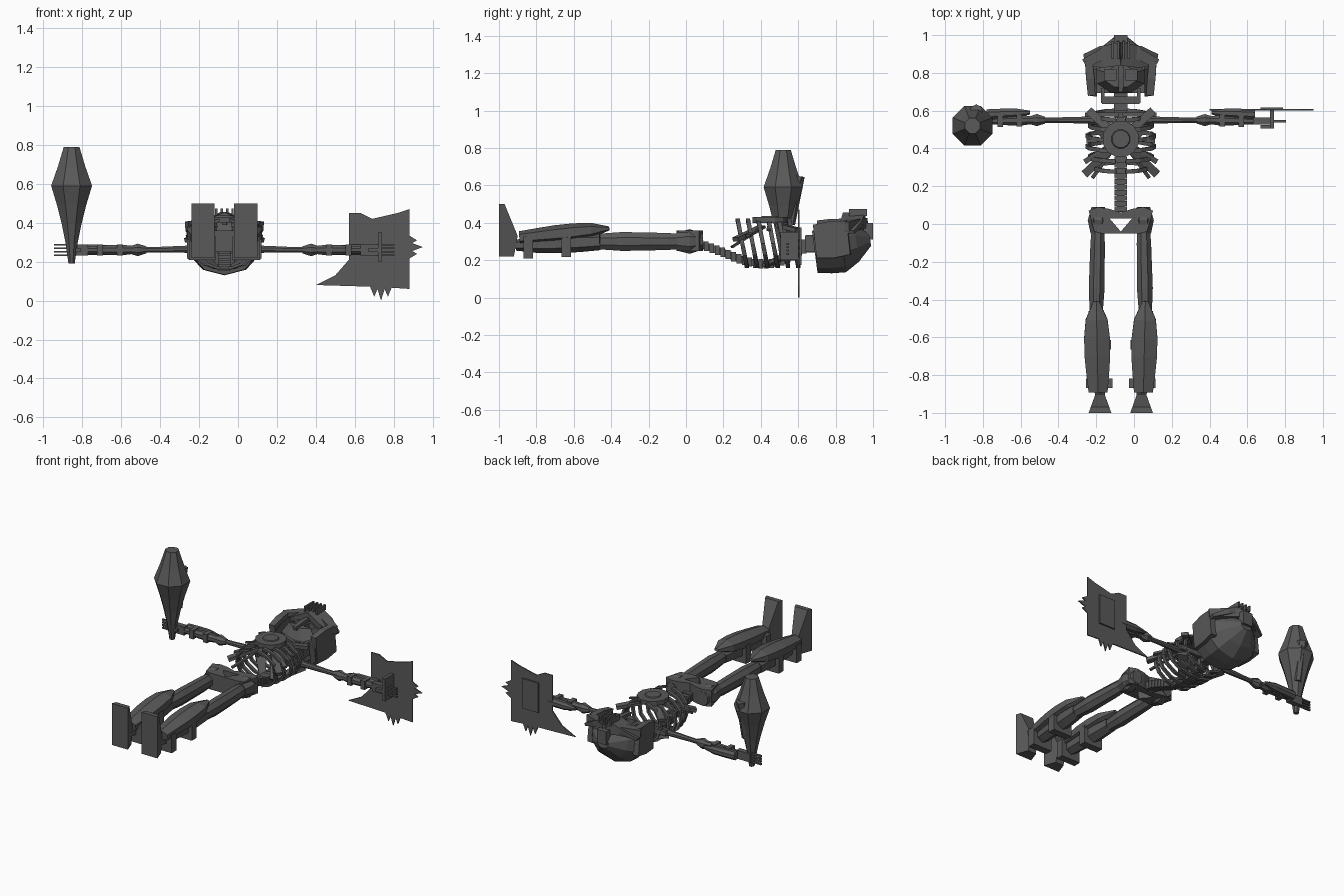
import bpy, bmesh, math
from mathutils import Vector

cube = bpy.data.objects.get("Cube")
if cube:
    bpy.data.objects.remove(cube, do_unlink=True)

BODY_CENTRE = -.07
GREY = (.1, .1, .1, 1)
material = bpy.data.materials.new("dark grey")
material.use_nodes = True
material.diffuse_color = GREY
material.node_tree.nodes["Principled BSDF"].inputs["Base Color"].default_value = GREY


def skin(name, rings, mirror):
    """Joins rings of points into a closed solid, placed on the body's centre line."""
    bm = bmesh.new()
    loops = [[bm.verts.new(point) for point in ring] for ring in rings]
    count = len(loops[0])
    for lower, upper in zip(loops, loops[1:]):
        for i in range(count):
            j = (i + 1) % count
            bm.faces.new((lower[i], lower[j], upper[j], upper[i]))
    bm.faces.new(loops[0])
    bm.faces.new(loops[-1])
    bmesh.ops.recalc_face_normals(bm, faces=bm.faces)
    mesh = bpy.data.meshes.new(name)
    bm.to_mesh(mesh)
    bm.free()
    mesh.materials.append(material)
    part = bpy.data.objects.new(name, mesh)
    part.location.x = BODY_CENTRE
    bpy.context.collection.objects.link(part)
    if mirror:
        part.modifiers.new("mirror", 'MIRROR').use_mirror_merge = False
    return part


def bone(name, start, end, radii, sides=8, flat=1, mirror=True):
    """Faceted bar with evenly spaced radii; flat scales its depth."""
    start, end = Vector(start), Vector(end)
    along = (end - start).normalized()
    up = Vector((0, 1, 0)) if abs(along.z) > .9 else Vector((0, 0, 1))
    across = along.cross(up).normalized()
    depth = across.cross(along) * flat
    fit = 1 / math.cos(math.pi / sides)
    angles = [(i + .5) * math.tau / sides for i in range(sides)]
    rings = []
    for i, radius in enumerate(radii):
        middle = start.lerp(end, i / (len(radii) - 1))
        rings.append([middle + (across * math.cos(a) + depth * math.sin(a)) * radius * fit for a in angles])
    return skin(name, rings, mirror)


def box(name, centre, size, mirror=True):
    half = Vector((size[0] / 2, 0, 0))
    centre = Vector(centre)
    return bone(name, centre - half, centre + half, [size[1] / 2] * 2, 4, size[2] / size[1], mirror)


def prism(name, axis, outline, low, high, mirror=False):
    """Extrudes an outline along an axis index."""
    return skin(name, [[(*p[:axis], t, *p[axis:]) for p in outline] for t in (low, high)], mirror)


def cut(part, cutter):
    modifier = part.modifiers.new("cut", 'BOOLEAN')
    modifier.object, modifier.solver = cutter, 'EXACT'
    cutter.hide_render = True
    cutter.hide_set(True)


# Legs
hip, knee, ankle = Vector((.12, .02, .3)), Vector((.13, -.46, .3)), Vector((.11, -.91, .28))
bone("thigh", hip, knee, (.03, .038, .04, .042, .035), flat=1.2)
bone("lower_leg", knee, ankle, (.04, .045, .045, .04, .025), 6)
bone("shin_guard", knee + Vector((0, .05, .07)), ankle + Vector((.01, .02, .04)),
     (.015, .058, .068, .068, .06, .05), 6, .6)
for name, place in (("calf_strap", .4), ("ankle_strap", .85)):
    box(name, knee.lerp(ankle, place) - Vector((0, 0, .015)), (.14, .05, .12))
foot = prism("foot", 0, [(-1, .5), (-.97, .5), (-.9, .33), (-.92, .22), (-1, .22)], .05, .17, True)
for vertex in foot.data.vertices:
    narrowing = .4 + 6 * (-.9 - vertex.co.y)
    vertex.co.x = ankle.x + (vertex.co.x - ankle.x) * min(narrowing, 1)

# Pelvis with a triangular opening
half_hip = [(.06, .08), (.12, .09), (.17, .07), (.14, -.04), (.1, -.05)]
pelvis = prism("pelvis", 2, [(0, .06)] + half_hip + [(-x, y) for x, y in reversed(half_hip)], .25, .36)
cut(pelvis, prism("pelvis_cutter", 2, [(-.06, .03), (.06, .03), (0, -.04)], 0, 1))
bone("hip_joint", hip - Vector((0, .07, 0)), hip + Vector((0, .07, 0)), (.04, .055, .035), flat=1.2)

# Spine bowed towards the back
BONES = 20
for i in range(BONES):
    t = i / BONES
    place = (0, .08 + .58 * t, .28 - .1 * math.sin(math.pi * t ** 1.3))
    box("vertebra", place, (.065, .025, .05), False)
    box("spinal_disc", place, (.04, .035, .03), False)

# Rib cage: each rib is a flat bar swept round a half ellipse
RIBS, STEPS = 6, 7
for i in range(RIBS):
    spread = .14 + .035 * math.sin(math.pi * i / (RIBS - 1))
    rings = []
    for step in range(STEPS):
        angle = math.pi * (step / (STEPS - 1) - .5) * .9
        lean = .29 + .055 * i - .025 * math.sin(angle)
        rings.append([((spread + dr) * math.cos(angle), lean + dy, .29 + (.12 + dr) * math.sin(angle))
                      for dr, dy in ((0, 0), (.014, 0), (.014, .022), (0, .022))])
    skin("rib", rings, True)

# Breastplate and the bars fanning out from it
chest = Vector((0, .45, .4))
rise = Vector((0, 0, .03))
bone("breastplate", chest, chest + rise, (.095, .095), 12, mirror=False)
bone("breastplate_boss", chest + rise / 2, chest + rise * 1.2, (.06, .045), 12, mirror=False)
for name, end, width in (("upper_chest_bar", (.17, .6, .36), .022), ("side_chest_bar", (.18, .44, .36), .01),
                         ("middle_chest_bar", (.19, .33, .33), .014), ("lower_chest_bar", (.19, .265, .31), .022),
                         ("floating_rib", (.15, .245, .27), .01)):
    bone(name, chest.lerp(end, .3), end, (width, width), 4, .5)
bone("shoulder_blade", (.04, .42, .17), (.16, .57, .24), (.02, .035), 4, .4)
box("collar_bone", (.1, .58, .27), (.18, .02, .03))

# Arms
shoulder, elbow, wrist = Vector((.12, .55, .265)), Vector((.45, .55, .26)), Vector((.74, .545, .26))
bone("upper_arm", shoulder, elbow, (.028, .019, .017, .016, .014, .014, .02))
bone("elbow", shoulder.lerp(elbow, .85), elbow + Vector((.04, 0, 0)), (.018, .032, .018))
bone("forearm", elbow, wrist, (.018, .027, .025, .02, .016))
guard = Vector((.03, .04, 0))
bone("forearm_guard", elbow + guard, wrist - Vector((.03, -.035, 0)), (.01, .025, .027, .027))
for place in (.3, .65):
    box("forearm_strap", elbow.lerp(wrist, place), (.03, .065, .058))
box("palm", wrist + Vector((.01, 0, 0)), (.1, .035, .057))
for i in range(4):
    box("finger", wrist + Vector((.09, 0, .018 * (i - 1.5))), (.09, .013, .01))
box("thumb", wrist + Vector((.025, -.03, 0)), (.05, .02, .02))

# Skull with cut eye sockets
box("neck", (0, .65, .275), (.07, .1, .07), False)
skull = bone("skull_face", (0, .78, .2), (0, .78, .4), (.12, .125, .125, .08), 8, .7, False)
for side in (-1, 1):
    cut(skull, box("eye_cutter", (side * .055, .79, .4), (.06, .055, .12), False))
bone("nose_ridge", (0, .7, .4), (0, .85, .41), (.012, .016, .012), 4, mirror=False)
box("jaw", (0, .655, .29), (.2, .04, .08), False)
box("jaw_hinge", (.095, .68, .29), (.02, .08, .09))

# Helmet, open over the face
helmet = bone("helmet", (0, .685, .27), (0, .985, .31), (.165, .18, .185, .13, .04), 10, .8, False)
cut(helmet, box("face_cutter", (0, .73, .4), (.25, .26, .4), False))
bone("cheek_guard", (.155, .69, .3), (.17, .87, .32), (.02, .022, .02), 4, 4.5)
bone("brow_guard", (0, .95, .4), (.19, .85, .38), (.025, .03, .025), 4)
bone("brow_plate", (0, .9, .44), (.19, .87, .35), (.06, .058, .03), 4, .3)
for i in range(4):
    box("crest_bar", (.028 * (i - 1.5), .92, .455), (.012, .095, .035), False)
box("crest", (0, .975, .355), (.07, .05, .09), False)

# Faceted club held upright in the right hand
grip = Vector((-.785, .52, .19))
bone("club", grip, grip + Vector((0, 0, .6)), (.016, .03, .05, .075, .105, .07, .04), mirror=False)
bone("club_ridge", grip + Vector((.02, .04, .2)), grip + Vector((.02, .08, .46)), (.02, .025, .03), 6, mirror=False)

# Ragged shield on the left arm, with spikes along two edges
plate = [(.64, .45), (.7, .45), (.76, .42), (.89, .45), (.95, .47), (.95, .06), (.8, .07),
         (.47, .08), (.57, .13), (.64, .21)]
FRONT, BACK = .6, .608
prism("shield", 1, plate, FRONT, BACK)
for i in range(3):
    reach = .07 if i == 1 else .04
    height = .24 + .035 * i
    prism("side_spike", 1, [(.94, height - .03), (.95 + reach, height), (.94, height + .03)], FRONT, BACK)
    foot_x = .77 + .035 * i
    prism("bottom_spike", 1, [(foot_x - .025, .08), (foot_x, .02 * abs(i - 1)), (foot_x + .025, .08)], FRONT, BACK)
box("shield_boss", (.8, .612, .275), (.12, .012, .2), False)
box("shield_grip", (.8, .56, .275), (.022, .11, .15), False)
